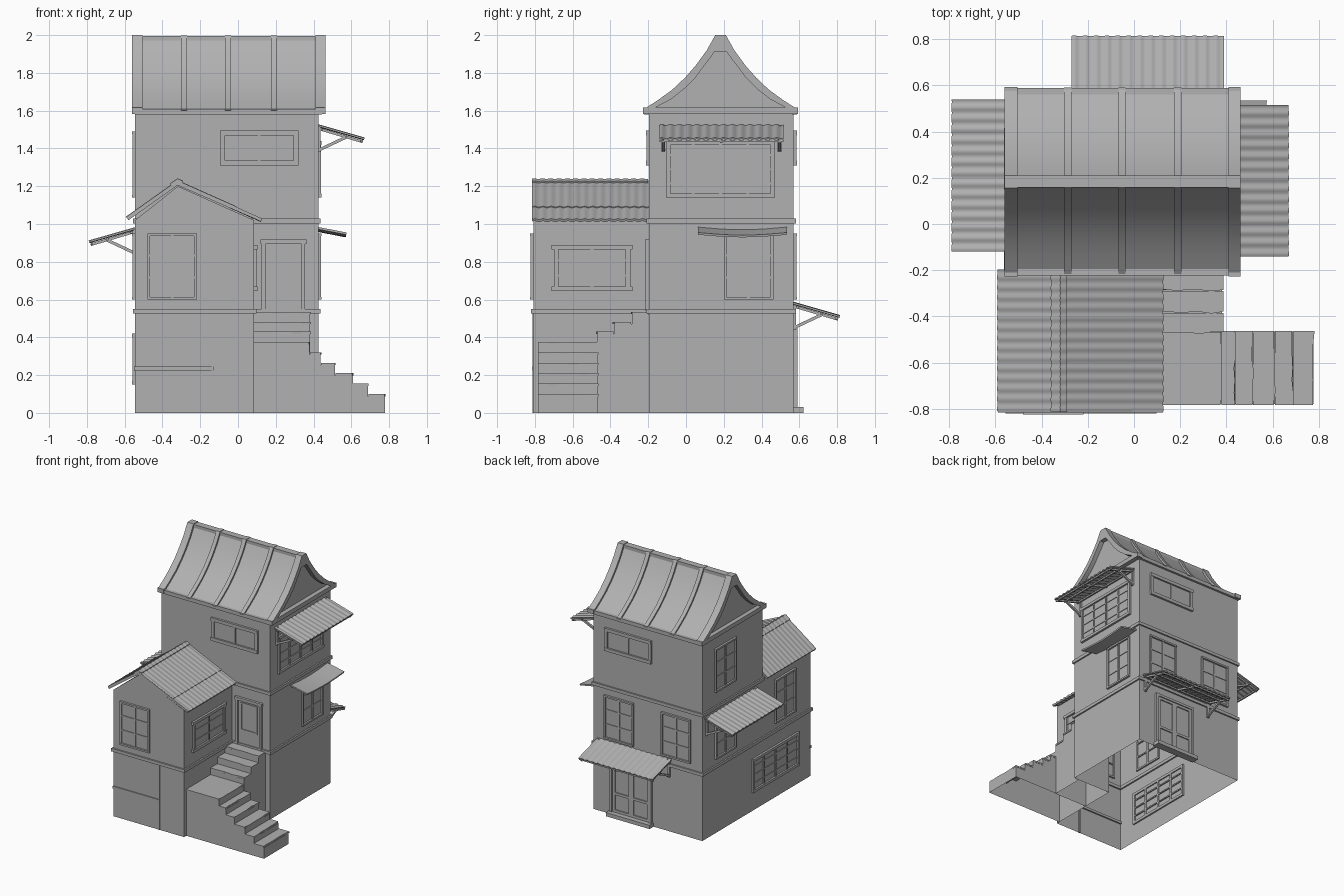
import bpy, bmesh, math, random
from mathutils import Vector as V

if "Cube" in bpy.data.objects:
    bpy.data.objects.remove(bpy.data.objects["Cube"])
random.seed(4)

# ---------- helpers ----------
grey = bpy.data.materials.new("dark_grey")
grey.diffuse_color = (0.44, 0.44, 0.44, 1)
grey.use_nodes = True
grey.node_tree.nodes["Principled BSDF"].inputs["Base Color"].default_value = grey.diffuse_color

def finish(bm, name, smooth=False):
    bmesh.ops.recalc_face_normals(bm, faces=bm.faces)
    me = bpy.data.meshes.new(name)
    bm.to_mesh(me)
    bm.free()
    me.materials.append(grey)
    ob = bpy.data.objects.new(name, me)
    bpy.context.collection.objects.link(ob)
    if smooth:
        bpy.ops.object.select_all(action='DESELECT')
        ob.select_set(True)
        bpy.context.view_layer.objects.active = ob
        bpy.ops.object.shade_smooth_by_angle(angle=math.radians(35))

def prism(bm, pts, vec, cap0=True, cap1=True):
    vec = V(vec)
    a = [bm.verts.new(p) for p in pts]
    b = [bm.verts.new(V(p) + vec) for p in pts]
    for i in range(len(a)):
        j = (i + 1) % len(a)
        bm.faces.new((a[i], a[j], b[j], b[i]))
    if cap0:
        bm.faces.new(a)
    if cap1:
        bm.faces.new(b)

def box(bm, p, q):
    (x0, x1), (y0, y1), (z0, z1) = [sorted(t) for t in zip(p, q)]
    prism(bm, [(x0, y0, z0), (x1, y0, z0), (x1, y1, z0), (x0, y1, z0)], (0, 0, z1 - z0))

def at(side, u, d, z):
    """Point on a wall: side = (axis, sign, plane), u along, d outward."""
    axis, s, plane = side
    return V((u, plane + s * d, z)) if axis == 'y' else V((plane + s * d, u, z))

def wbox(bm, side, u0, u1, z0, z1, d1, d0=-0.012):
    box(bm, at(side, u0, d0, z0), at(side, u1, d1, z1))

def bar(bm, p, q, w):
    p, q = V(p), V(q)
    d = (q - p).normalized()
    s = d.cross(V((0, 0, 1))).normalized() * w / 2
    t = d.cross(s)
    prism(bm, [p + s + t, p - s + t, p - s - t, p + s - t], q - p)

def sheet(bm, start, width, down, waves, amp, thick):
    """Corrugated sheet: wavy section along width, extruded down the slope."""
    start, width, down = V(start), V(width), V(down)
    n = width.cross(down).normalized()
    n = n if n.z > 0 else -n
    k = max(8, int(waves * 6))
    top = [start + width * i / k + n * amp * math.sin(2 * math.pi * waves * i / k) for i in range(k + 1)]
    prism(bm, top + [p - n * thick for p in reversed(top)], down)

def window(name, side, u0, u1, z0, z1, cols, rows, f=0.02, sill=False):
    bm = bmesh.new()
    wbox(bm, side, u0 + f / 2, u1 - f / 2, z0 + f / 2, z1 - f / 2, 0.003, -0.003)
    for a, b in ((u0, u0 + f), (u1 - f, u1)):
        wbox(bm, side, a, b, z0, z1, 0.014)
    for a, b in ((z0, z0 + f), (z1 - f, z1)):
        e = 0.012 if sill else 0
        wbox(bm, side, u0 - e, u1 + e, a, b, 0.017)
    for i in range(1, cols):
        c = u0 + (u1 - u0) * i / cols
        wbox(bm, side, c - 0.007, c + 0.007, z0 + f, z1 - f, 0.010)
    for i in range(1, rows):
        c = z0 + (z1 - z0) * i / rows
        wbox(bm, side, u0 + f, u1 - f, c - 0.005, c + 0.005, 0.008)
    finish(bm, name)

def awning(name, side, u0, u1, zh, reach=0.245, drop=0.07):
    bm = bmesh.new()
    hi = at(side, u0, 0, zh)
    sheet(bm, hi, at(side, u1, 0, zh) - hi, at(side, u0, reach, zh - drop) - hi, 14, 0.0035, 0.009)
    finish(bm, name + "_sheet", True)
    bm = bmesh.new()
    zo = zh - 0.02
    for u in (u0 + 0.02, (u0 + u1) / 2, u1 - 0.02):
        bar(bm, at(side, u, 0, zo), at(side, u, reach - 0.01, zo - drop), 0.014)
    for t in (0.08, 0.6, 0.93):
        z = zo - drop * t
        bar(bm, at(side, u0, reach * t, z), at(side, u1, reach * t, z), 0.012)
    for u in (u0 + 0.02, u1 - 0.02):
        bar(bm, at(side, u, 0, zh - 0.135), at(side, u, reach * 0.62, zo - drop * 0.62), 0.016)
        wbox(bm, side, u - 0.01, u + 0.01, zh - 0.145, zh, 0.012, 0)
    finish(bm, name + "_frame")

# wall planes
FRONT, BACK = ('y', -1, -0.196), ('y', 1, 0.57)
RIGHT, LEFT = ('x', 1, 0.425), ('x', -1, -0.545)
WFRONT, WRIGHT = ('y', -1, -0.808), ('x', 1, 0.085)

# ---------- walls: open-bottomed shells ----------
L = [(-0.545, -0.808), (0.085, -0.808), (0.085, -0.196), (0.425, -0.196), (0.425, 0.57), (-0.545, 0.57)]
M = [(-0.545, -0.196), (0.425, -0.196), (0.425, 0.57), (-0.545, 0.57)]
bm = bmesh.new()
prism(bm, [(x, y, 0) for x, y in L], (0, 0, 1.02), False, False)
finish(bm, "lower_walls")
bm = bmesh.new()
prism(bm, [(x, y, 1.02) for x, y in M], (0, 0, 0.57), False, True)
finish(bm, "upper_walls")

# floor bands
for name, poly, z in (("lower_band", L, 0.525), ("upper_band", M, 1.003)):
    bm = bmesh.new()
    for p, q in zip(poly, poly[1:] + poly[:1]):
        e = 0.012
        box(bm, (min(p[0], q[0]) - e, min(p[1], q[1]) - e, z), (max(p[0], q[0]) + e, max(p[1], q[1]) + e, z + 0.025))
    finish(bm, name)

# ground floor front ledge and post
bm = bmesh.new()
wbox(bm, WFRONT, -0.55, -0.13, 0.225, 0.245, 0.008)
wbox(bm, WFRONT, -0.14, -0.13, 0, 0.525, 0.004)
finish(bm, "front_ledge")

# ---------- main roof ----------
C = 0.183
outer = [(-0.228, 1.605), (-0.15, 1.655), (-0.074, 1.71), (-0.005, 1.775), (0.052, 1.84), (0.11, 1.92), (0.155, 2.0)]
inner = [(-0.165, 1.615), (-0.08, 1.66), (-0.01, 1.715), (0.05, 1.775), (0.09, 1.83), (0.125, 1.875), (0.15, 1.91)]
def both(half):
    return half + [(2 * C - y, z) for y, z in reversed(half)]
def sunk(half, k):
    return [(y + k, z - k * 0.6) for y, z in half]
def arch(bm, a, b, x0, x1):
    """Curved band between two matching profiles."""
    a, b = both(a), both(b)
    prism(bm, [(x0, y, z) for y, z in a + b[::-1]], (x1 - x0, 0, 0))

bm = bmesh.new()
body = both(sunk(outer, 0.014))
prism(bm, [(-0.525, y, z) for y, z in [(body[0][0], 1.58)] + body + [(body[-1][0], 1.58)]], (0.95, 0, 0))
finish(bm, "main_roof", True)
bm = bmesh.new()
for x0, x1 in ((-0.56, -0.505), (0.41, 0.462)):
    arch(bm, outer, inner, x0, x1)
    box(bm, (x0, -0.228, 1.583), (x1, 0.594, 1.617))
finish(bm, "gable_trim", True)
bm = bmesh.new()
for x in (-0.287, -0.052, 0.19):
    arch(bm, sunk(outer, 0.002), sunk(outer, 0.03), x - 0.016, x + 0.016)
finish(bm, "roof_ribs", True)
bm = bmesh.new()
box(bm, (-0.53, 0.157, 1.95), (0.43, 0.21, 1.995))
for y0, y1 in ((-0.222, -0.195), (0.561, 0.588)):
    box(bm, (-0.545, y0, 1.58), (0.445, y1, 1.61))
finish(bm, "ridge_and_eave_boards")

# ---------- front wing roof ----------
bm = bmesh.new()
prism(bm, [(-0.545, -0.808, 1.02), (-0.318, -0.808, 1.2), (0.085, -0.808, 1.02)], (0, 0.612, 0), True, False)
finish(bm, "wing_gable")
bm = bmesh.new()
w = (0, 0.615, 0)
sheet(bm, (-0.32, -0.812, 1.23), w, (-0.272, 0, -0.193), 14, 0.0025, 0.015)
sheet(bm, (-0.32, -0.812, 1.23), w, (0.31, 0, -0.138), 14, 0.0025, 0.014)
sheet(bm, (-0.04, -0.812, 1.1), w, (0.167, 0, -0.074), 14, 0.0025, 0.014)
sheet(bm, (-0.32, -0.815, 1.24), w, (-0.04, 0, -0.028), 14, 0.002, 0.012)
sheet(bm, (-0.32, -0.815, 1.24), w, (0.03, 0, -0.0135), 14, 0.002, 0.012)
finish(bm, "wing_roof_sheets", True)
bm = bmesh.new()
prism(bm, [(-0.59, -0.816, 1.037), (-0.32, -0.816, 1.23), (0.125, -0.816, 1.03), (0.118, -0.816, 1.015),
           (-0.32, -0.816, 1.205), (-0.58, -0.816, 1.02)], (0, 0.02, 0))
finish(bm, "wing_verge_boards")

# ---------- windows ----------
for name, side, u in (("wing_front_window", WFRONT, -0.48), ("wing_left_window", LEFT, -0.61),
                      ("left_middle_window", LEFT, 0.15), ("right_middle_window", RIGHT, 0.2),
                      ("back_middle_window_a", BACK, 0.065), ("back_middle_window_b", BACK, -0.445)):
    window(name, side, u, u + 0.262, 0.6, 0.95, 2, 3, 0.014)
window("left_upper_window", LEFT, 0.15, 0.415, 1.14, 1.49, 2, 3, 0.014)
window("front_upper_window", FRONT, -0.095, 0.32, 1.31, 1.495, 2, 1, 0.026)
window("back_upper_window", BACK, -0.095, 0.32, 1.31, 1.495, 2, 1, 0.026)
window("right_grid_window", RIGHT, -0.105, 0.47, 1.14, 1.44, 4, 4, 0.022)
window("left_grid_window", LEFT, -0.65, -0.06, 0.15, 0.42, 4, 4, 0.022)
window("wing_right_window", WRIGHT, -0.70, -0.295, 0.645, 0.89, 2, 3, 0.024, True)

# ---------- awnings ----------
awning("right_awning", RIGHT, -0.14, 0.515, 1.525)
awning("left_awning", LEFT, -0.12, 0.54, 0.98)
awning("back_awning", BACK, -0.27, 0.39, 0.585)
bm = bmesh.new()
sheet(bm, (0.42, 0.063, 0.985), (0, 0.471, 0), (0.155, 0, -0.03), 0.5, -0.014, 0.012)
finish(bm, "small_right_canopy", True)

# ---------- doors ----------
bm = bmesh.new()
wbox(bm, FRONT, 0.14, 0.34, 0.55, 0.9, 0.006)
for a, b in ((0.125, 0.145), (0.335, 0.355)):
    wbox(bm, FRONT, a, b, 0.54, 0.915, 0.018)
wbox(bm, FRONT, 0.118, 0.362, 0.895, 0.918, 0.02)
for a, b, c, d in ((0.165, 0.177, 0.655, 0.88), (0.305, 0.317, 0.655, 0.88),
                   (0.165, 0.317, 0.655, 0.667), (0.165, 0.317, 0.868, 0.88)):
    wbox(bm, FRONT, a, b, c, d, 0.012)
finish(bm, "front_door")
bm = bmesh.new()
wbox(bm, BACK, -0.1, 0.27, 0.03, 0.45, 0.003)
for a, b in ((-0.1, -0.08), (0.25, 0.27)):
    wbox(bm, BACK, a, b, 0, 0.46, 0.02)
wbox(bm, BACK, -0.1, 0.27, 0.44, 0.46, 0.02)
for u in (-0.08, 0.085):
    for a, b in ((u, u + 0.022), (u + 0.143, u + 0.165)):
        wbox(bm, BACK, a, b, 0.03, 0.44, 0.012)
    for z in (0.03, 0.17, 0.42):
        wbox(bm, BACK, u, u + 0.165, z, z + 0.02, 0.012)
finish(bm, "back_door")
bm = bmesh.new()
box(bm, (-0.11, 0.56, 0), (0.28, 0.622, 0.03))
finish(bm, "back_door_step")

# ---------- stairs ----------
xs, zs = [0.78, 0.69, 0.61, 0.515, 0.44, 0.38], [0.1, 0.155, 0.21, 0.265, 0.32, 0.375]
ys, zu = [-0.475, -0.385, -0.29, -0.2], [0.43, 0.482, 0.535]
t = 0.012
pts = [(0.085, 0), (0.778, 0)]
for i, z in enumerate(zs):
    pts += [(xs[i] - 0.002, z - t), ((xs + [0.085])[i + 1] - 0.002 * (i < 5), z - t)]
up = [(-0.47, 0)]
for i, z in enumerate(zu):
    up += [(ys[i] + 0.005, z - t), (ys[i + 1] + 0.005, z - t)]
up += [(-0.195, 0)]
bm = bmesh.new()
prism(bm, [(x, -0.78, z) for x, z in pts], (0, 0.315, 0))
prism(bm, [(0.085, y, z) for y, z in up], (0.297, 0, 0))
bmesh.ops.recalc_face_normals(bm, faces=bm.faces)
bmesh.ops.delete(bm, geom=[f for f in bm.faces if all(v.co.z < 0.001 for v in f.verts)], context='FACES')
finish(bm, "stair_body")

# worn plank treads with uneven nosing
def tread(bm, origin, along, nose_dir, depth, z):
    o, a, n = V(origin), V(along), V(nose_dir)
    edge = [o + a * i / 6 + n * random.uniform(-0.008, 0.003) for i in range(7)]
    prism(bm, [p + V((0, 0, z - t)) for p in edge + [o + a - n * depth, o - n * depth]], (0, 0, t))
bm = bmesh.new()
for i, z in enumerate(zs):
    tread(bm, (xs[i], -0.783, 0), (0, 0.32, 0), (1, 0, 0), xs[i] - (xs + [0.085])[i + 1], z)
for i, z in enumerate(zu):
    tread(bm, (0.085, ys[i], 0), (0.302, 0, 0), (0, -1, 0), ys[i + 1] - ys[i], z)
finish(bm, "stair_treads")
